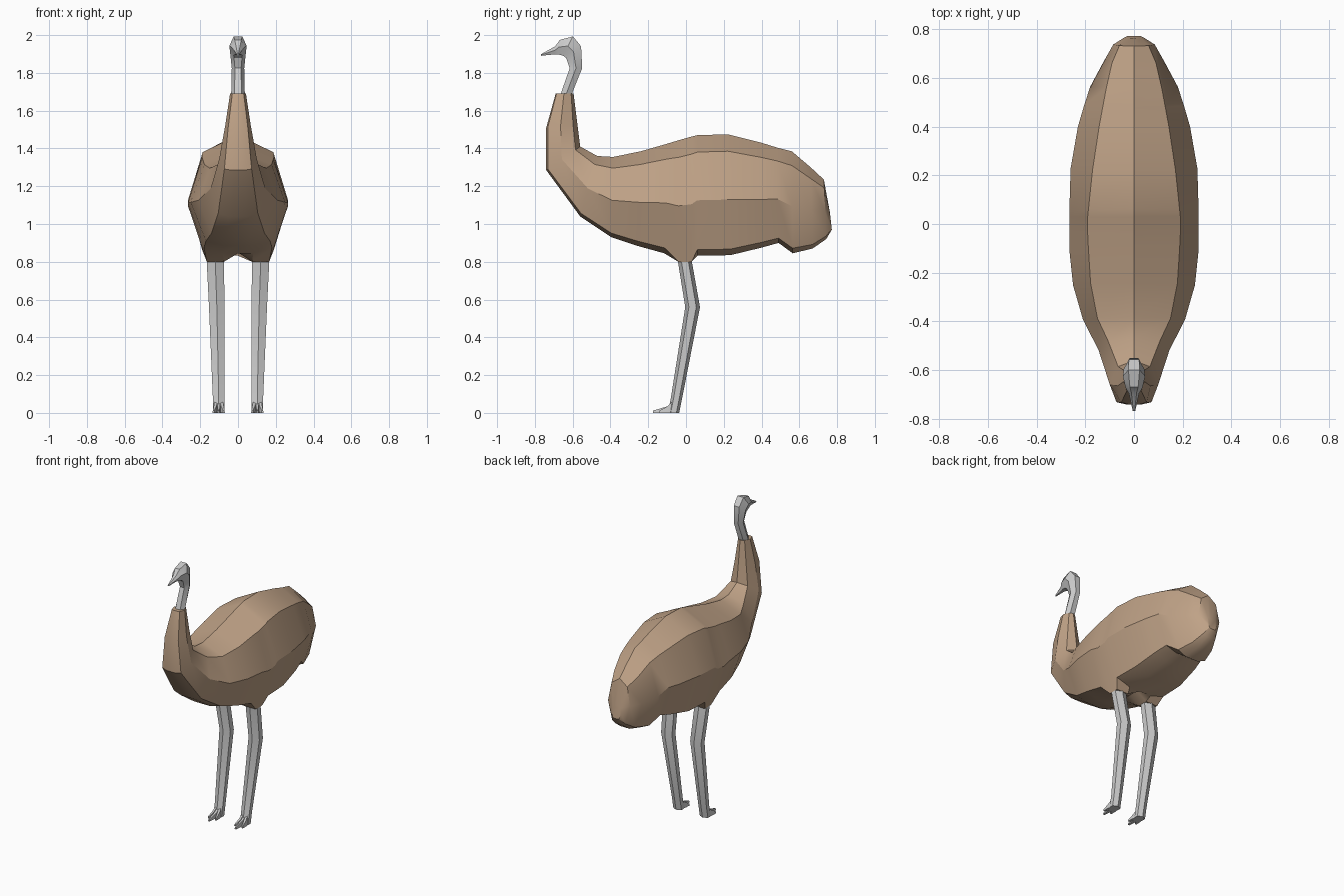
import bpy, bmesh, math
from mathutils import Vector

if "Cube" in bpy.data.objects:
    bpy.data.objects.remove(bpy.data.objects["Cube"])

tan = bpy.data.materials.new("tan_feathers")
tan.diffuse_color = (0.52, 0.36, 0.24, 1)
tan.use_nodes = True
tan.node_tree.nodes["Principled BSDF"].inputs["Base Color"].default_value = tan.diffuse_color


def loft(name, tubes, mat=None, angle=30):
    """Skin each list of equal-length rings and close both ends."""
    bm = bmesh.new()
    for rings in tubes:
        vs = [[bm.verts.new(p) for p in r] for r in rings]
        n = len(vs[0])
        for a, b in zip(vs, vs[1:]):
            for i in range(n):
                j = (i + 1) % n
                bm.faces.new((a[i], a[j], b[j], b[i]))
        bm.faces.new(vs[0])
        bm.faces.new(vs[-1])
    bmesh.ops.recalc_face_normals(bm, faces=bm.faces)
    me = bpy.data.meshes.new(name)
    bm.to_mesh(me)
    bm.free()
    ob = bpy.data.objects.new(name, me)
    bpy.context.collection.objects.link(ob)
    if mat:
        me.materials.append(mat)
    bpy.ops.object.select_all(action='DESELECT')
    ob.select_set(True)
    bpy.context.view_layer.objects.active = ob
    bpy.ops.object.shade_smooth_by_angle(angle=math.radians(angle))
    return ob


def body_ring(yt, zt, yb, zb, xu, xm, xl, notch=0):
    """Cross-section from back (yt, zt) to belly (yb, zb) with half widths."""
    top, bot = Vector((0, yt, zt)), Vector((0, yb, zb))
    low = 1.0 if notch else 0.95
    half = [top.lerp(bot, f) + Vector((x, 0, 0))
            for f, x in ((0.14, xu), (0.54, xm), (low, xl), (1, xl * 0.45))]
    mirror = [Vector((-p.x, p.y, p.z)) for p in reversed(half)]
    return [top] + half + [bot + Vector((0, 0, notch))] + mirror


# Feathered body and lower neck
body = [
    (-.595, 1.69, -.69, 1.69, .025, .042, .030),
    (-.575, 1.53, -.74, 1.51, .045, .068, .052),
    (-.56, 1.41, -.74, 1.285, .065, .100, .072),
    (-.47, 1.36, -.56, 1.04, .105, .145, .105),
    (-.385, 1.355, -.395, .93, .15, .21, .14),
    (-.24, 1.385, -.26, .885, .178, .25, .17),
    (-.10, 1.425, -.115, .845, .187, .265, .18),
    (-.04, 1.443, -.04, .80, .19, .265, .165, .05),
    (.03, 1.463, .03, .80, .19, .265, .165, .05),
    (.06, 1.47, .06, .832, .187, .265, .19),
    (.22, 1.475, .235, .835, .17, .26, .185),
    (.40, 1.43, .40, .875, .143, .23, .165),
    (.48, 1.405, .49, .90, .128, .205, .145),
    (.56, 1.385, .565, .845, .113, .18, .11),
    (.66, 1.30, .67, .87, .09, .125, .08),
    (.73, 1.235, .742, .92, .06, .085, .05),
    (.762, 1.06, .772, .97, .03, .036, .025),
]
loft("feathered_body", [[body_ring(*r) for r in body]], tan)


def head_ring(yb, zb, yf, zf, w):
    back, front = Vector((0, yb, zb)), Vector((0, yf, zf))
    half = [back.lerp(front, f) + Vector((x * w, 0, 0))
            for f, x in ((.06, .5), (.5, 1), (.94, .5))]
    return half + [Vector((-p.x, p.y, p.z)) for p in reversed(half)]


# Bare upper neck, head and beak in one sweep
head = [
    (-.605, 1.66, -.675, 1.66, .035),
    (-.60, 1.69, -.667, 1.69, .036),
    (-.545, 1.825, -.62, 1.825, .033),
    (-.55, 1.945, -.64, 1.875, .042),
    (-.595, 2.0, -.655, 1.885, .046),
    (-.667, 1.98, -.68, 1.893, .034),
    (-.693, 1.943, -.697, 1.895, .021),
    (-.767, 1.90, -.767, 1.89, .005),
]
loft("head_and_neck", [[head_ring(*r) for r in head]])


def leg_ring(x, y, z, rx, ry):
    return [Vector((x + rx * math.cos(a), y + ry * math.sin(a), z))
            for a in (math.radians(30 + 60 * i) for i in range(6))]


def toe_ring(x, y, w, h):
    return [Vector((x - w, y, 0)), Vector((x + w, y, 0)),
            Vector((x + w * .6, y, h)), Vector((x - w * .6, y, h))]


# Legs with three forward toes
for side, label in ((1, "left"), (-1, "right")):
    leg = [leg_ring(side * x, y, z, rx, ry) for x, y, z, rx, ry in (
        (.12, -.005, .84, .052, .037), (.12, -.004, .79, .052, .037),
        (.112, .035, .56, .048, .039), (.102, -.05, .08, .036, .03),
        (.102, -.066, 0, .036, .03))]
    toes = []
    for dx, tip in ((-.022, -.14), (0, -.175), (.022, -.14)):
        x = side * .102
        toes.append([toe_ring(x + dx * .6, -.06, .012, .07),
                     toe_ring(x + dx * .9, -.1, .012, .034),
                     toe_ring(x + dx * 1.25, tip, .006, .012)])
    loft(label + "_leg", [leg])
    loft(label + "_toes", toes)
